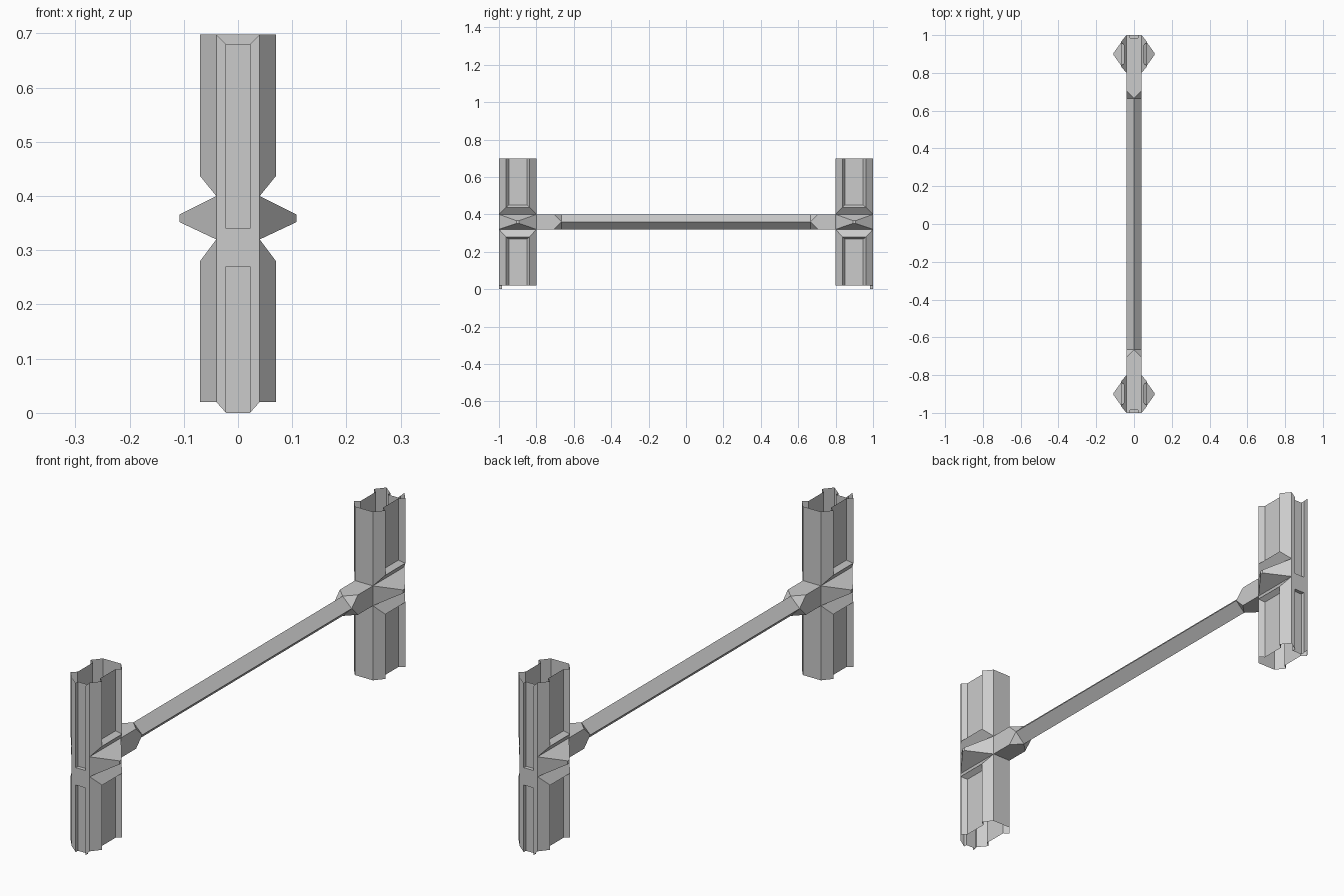
import bpy, bmesh

if "Cube" in bpy.data.objects:
    bpy.data.objects.remove(bpy.data.objects["Cube"])

TOP, BOT = 0.698, 0.02          # main rim heights of the end posts
Z0, Z1, ZC = 0.32, 0.40, 0.36   # middle band where the beam meets the posts


def make(name, faces, mirror):
    """Mesh from polygons; mirrored over the chosen axes."""
    bm = bmesh.new()
    for f in faces:
        bm.faces.new([bm.verts.new(p) for p in f])
    bmesh.ops.remove_doubles(bm, verts=bm.verts, dist=1e-5)
    bmesh.ops.recalc_face_normals(bm, faces=bm.faces)
    me = bpy.data.meshes.new(name)
    bm.to_mesh(me)
    bm.free()
    ob = bpy.data.objects.new(name, me)
    bpy.context.collection.objects.link(ob)
    m = ob.modifiers.new("mirror", 'MIRROR')
    m.use_axis = mirror
    m.merge_threshold = 1e-5
    return ob


# Half outline of a post (x, y), front corner to back corner, with a side groove
outline = [(0.04, -1), (0.07, -0.963), (0.05, -0.947),
           (0.05, -0.85), (0.07, -0.836), (0.04, -0.8)]


def side_shell(base, shoulder, groove, rim):
    """Open grooved side wall with a sloped end next to the middle band."""
    ends = [base, shoulder, groove, groove, shoulder, base]
    low = [(x, y, z) for (x, y), z in zip(outline, ends)]
    high = [(x, y, rim) for x, y in outline]
    faces = [(low[i], low[i + 1], high[i + 1], high[i]) for i in range(5)]
    faces += [(low[0], low[1], low[4], low[5]),
              (low[1], low[2], low[3], low[4])]
    return faces


XY = (True, True, False)
make("upper_post_sides", side_shell(Z1, 0.437, 0.45, TOP), XY)
make("lower_post_sides", side_shell(Z0, 0.28, 0.267, BOT), XY)

# Outer face: two sunken slots, notched rim on top and matching tongue below
w, s, yo, yi = 0.04, 0.022, -1.0, -0.985
front = [[(w, yo, BOT), (w, yo, TOP), (s, yo, 0.68), (s, yo, 0.34),
          (s, yo, 0.27), (s, yo, 0.0)],
         [(0, yo, 0.27), (s, yo, 0.27), (s, yo, 0.34), (0, yo, 0.34)]]
for edge, rim in ((0.34, 0.68), (0.27, 0.0)):
    front += [[(0, yi, edge), (s, yi, edge), (s, yi, rim), (0, yi, rim)],
              [(s, yo, edge), (s, yi, edge), (s, yi, rim), (s, yo, rim)],
              [(0, yo, edge), (s, yo, edge), (s, yi, edge), (0, yi, edge)]]
make("post_outer_face", front, XY)

# Plain inner face of each post
make("post_inner_face", [[(0, -0.8, BOT), (w, -0.8, BOT),
                          (w, -0.8, TOP), (0, -0.8, TOP)]], XY)

# Floors closing the middle band inside the open posts
for name, z in (("upper_floor", Z1), ("lower_floor", Z0)):
    y_notch = yi if z == Z1 else yo
    make(name, [[(0, -0.8, z), (w, -0.8, z), (w, yo, z), (s, yo, z),
                 (s, y_notch, z), (0, y_notch, z)] if z == Z1 else
                [(0, -0.8, z), (w, -0.8, z), (w, yo, z), (0, yo, z)]], XY)


# Pointed side studs with tiny blunt tips
def rect(x, y0, y1, z0, z1):
    return [(x, y0, z0), (x, y1, z0), (x, y1, z1), (x, y0, z1)]


a = rect(w, -1, -0.8, Z0, Z1)
b = rect(0.108, -0.906, -0.894, 0.352, 0.366)
make("side_stud", [b] + [(a[i], a[(i + 1) % 4], b[(i + 1) % 4], b[i])
                         for i in range(4)], XY)

# Square beam sockets whose corners are cut away to a diamond end
ya, yb = -0.705, -0.665
corner = [(w, Z1), (w, Z0), (-w, Z0), (-w, Z1)]
tip = [(w, ZC), (0, Z0), (-w, ZC), (0, Z1)]
socket = []
for i in range(4):
    (x0, z0), (x1, z1) = corner[i], corner[(i + 1) % 4]
    (tx, tz), (px, pz) = tip[i], tip[i - 1]
    socket.append([(x0, -0.8, z0), (x0, ya, z0), (tx, yb, tz),
                   (x1, ya, z1), (x1, -0.8, z1)])
    socket.append([(x0, ya, z0), (px, yb, pz), (tx, yb, tz)])
make("beam_socket", socket, (False, True, False))

# Diamond beam between the sockets
beam = [[(*p[:1], yb, p[1]), (*q[:1], yb, q[1]),
         (*q[:1], 0, q[1]), (*p[:1], 0, p[1])]
        for p, q in zip(tip, tip[1:] + tip[:1])]
make("beam", beam, (False, True, False))
